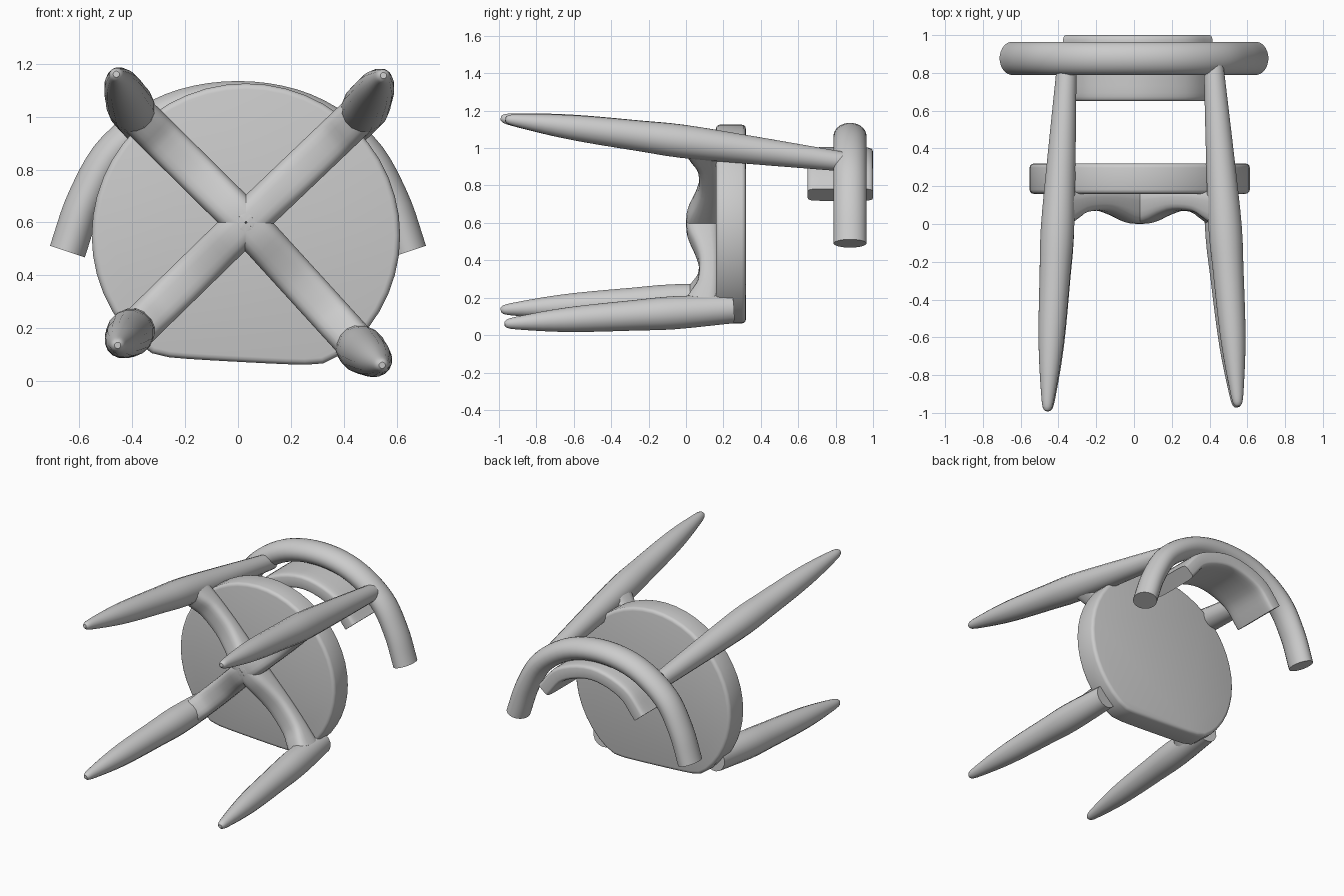
import bpy
import bmesh
from math import sin, cos, pi, sqrt, radians
from mathutils import Vector

cube = bpy.data.objects.get("Cube")
if cube:
    bpy.data.objects.remove(cube)

grey = bpy.data.materials.new("plain grey")
grey.use_nodes = True
colour = (0.6, 0.6, 0.6, 1)
grey.diffuse_color = colour
grey.node_tree.nodes["Principled BSDF"].inputs["Base Color"].default_value = colour


def finish(bm, name, angle=40):
    bmesh.ops.recalc_face_normals(bm, faces=bm.faces[:])
    mesh = bpy.data.meshes.new(name)
    bm.to_mesh(mesh)
    bm.free()
    obj = bpy.data.objects.new(name, mesh)
    bpy.context.collection.objects.link(obj)
    mesh.materials.append(grey)
    bpy.ops.object.select_all(action="DESELECT")
    obj.select_set(True)
    bpy.context.view_layer.objects.active = obj
    bpy.ops.object.shade_smooth_by_angle(angle=radians(angle))
    return obj


def smooth_path(points, steps):
    """Catmull-Rom through rows of x, y, z, half width, half depth."""
    rows = [Vector(p) for p in points]
    rows = [2 * rows[0] - rows[1]] + rows + [2 * rows[-1] - rows[-2]]
    path = []
    for i in range(1, len(rows) - 2):
        a, b, c, d = rows[i - 1:i + 3]
        for s in range(steps):
            t = s / steps
            path.append(b + (c - a) * (t / 2) + (2 * a - 5 * b + 4 * c - d) * (t * t / 2)
                        + (3 * b - a - 3 * c + d) * (t ** 3 / 2))
    return path + [rows[-2]]


def sweep(name, points, axis, square=1.0, sides=20, steps=5):
    """Sweep a superellipse; its depth runs along the given axis."""
    path = smooth_path(points, steps)
    centres = [Vector(p[:3]) for p in path]
    bm = bmesh.new()
    rings = []
    for i, row in enumerate(path):
        tangent = centres[min(i + 1, len(path) - 1)] - centres[max(i - 1, 0)]
        side = tangent.cross(Vector(axis)).normalized()
        depth = side.cross(tangent).normalized()
        ring = []
        for k in range(sides):
            a = 2 * pi * (k + 0.5) / sides
            u, v = [abs(f) ** square * (1 if f > 0 else -1) for f in (cos(a), sin(a))]
            ring.append(bm.verts.new(centres[i] + side * u * row[3] + depth * v * row[4]))
        rings.append(ring)
    for r, s in zip(rings, rings[1:]):
        for k in range(sides):
            n = (k + 1) % sides
            bm.faces.new((r[k], r[n], s[n], s[k]))
    bm.faces.new(rings[0])
    bm.faces.new(rings[-1])
    return finish(bm, name)


# Seat: round plate with one flattened edge and softened rims
bm = bmesh.new()
outline = []
for k in range(48):
    a = 2 * pi * k / 48
    x, z = 0.03 + 0.583 * cos(a), 0.55 + 0.575 * sin(a)
    flat = 0.071 - 0.054 * x
    z = (z + flat + sqrt((z - flat) ** 2 + 0.0008)) / 2
    outline.append(bm.verts.new((x, 0.16, z)))
face = bm.faces.new(outline)
top = bmesh.ops.extrude_face_region(bm, geom=[face])["geom"]
bmesh.ops.translate(bm, vec=(0, 0.16, 0), verts=[v for v in top if isinstance(v, bmesh.types.BMVert)])
rims = [e for e in bm.edges if abs(e.verts[0].co.y - e.verts[1].co.y) < 0.01]
bmesh.ops.bevel(bm, geom=rims, offset=0.022, segments=3, affect="EDGES", profile=0.5)
finish(bm, "seat", 50)

# Legs: tapered, thickest near the seat, pointed at the foot
taper = [(0, 0.012), (0.012, 0.026), (0.05, 0.038), (0.15, 0.06), (0.25, 0.073),
         (0.4, 0.083), (0.52, 0.09), (0.7, 0.078), (1, 0.052)]
legs = {
    "back_right_leg": ((-0.46, -0.99, 1.16), (-0.355, 0.86, 0.925), 1),
    "back_left_leg": ((0.55, -0.965, 1.155), (0.42, 0.86, 0.925), 1),
    "front_right_leg": ((-0.455, -0.99, 0.135), (-0.39, 0.25, 0.2), 0.7),
    "front_left_leg": ((0.545, -0.97, 0.06), (0.44, 0.25, 0.14), 0.7),
}
for name, (foot, head, reach) in legs.items():
    foot, head = Vector(foot), Vector(head)
    rows = [(*foot.lerp(head, min(t / reach, 1)), r, r) for t, r in taper if t <= 0.7 or reach == 1]
    sweep(name, rows, (0, 0, 1), sides=16, steps=3)

# Cross struts under the seat, arched between hub and legs
arch = [(0, 0.0), (0.12, 0.008), (0.3, 0.045), (0.5, 0.07), (0.75, 0.06), (0.9, 0.02), (1, -0.01)]
hub = Vector((0.03, 0, 0.6))
ends = {"back_right": (-0.385, 0, 1.01), "back_left": (0.46, 0, 1.01),
        "front_right": (-0.39, 0, 0.19), "front_left": (0.44, 0, 0.15)}
for name, end in ends.items():
    rows = []
    for t, low in arch:
        p = hub.lerp(Vector(end), t)
        rows.append((p.x, (low + 0.18) / 2, p.z, 0.076, (0.18 - low) / 2))
    sweep(name + "_strut", rows, (0, 1, 0), square=0.6, steps=3)

# Curved top rail with arms
half = [(0.645, 0.49), (0.575, 0.69), (0.46, 0.88), (0.25, 1.02)]
arc = [(-x, z) for x, z in half] + [(0, 1.065)] + half[::-1]
sweep("back_rail", [(x, 0.877, z, 0.07, 0.088) for x, z in arc], (0, 1, 0), sides=24)

# Curved back pad under the rail
half = [(0.36, 0.75), (0.23, 0.89)]
arc = [(-x, z) for x, z in half] + [(0, 0.955)] + half[::-1]
sweep("back_pad", [(x + 0.02, 0.825, z, 0.05, 0.175) for x, z in arc], (0, 1, 0), square=0.3, sides=24)
